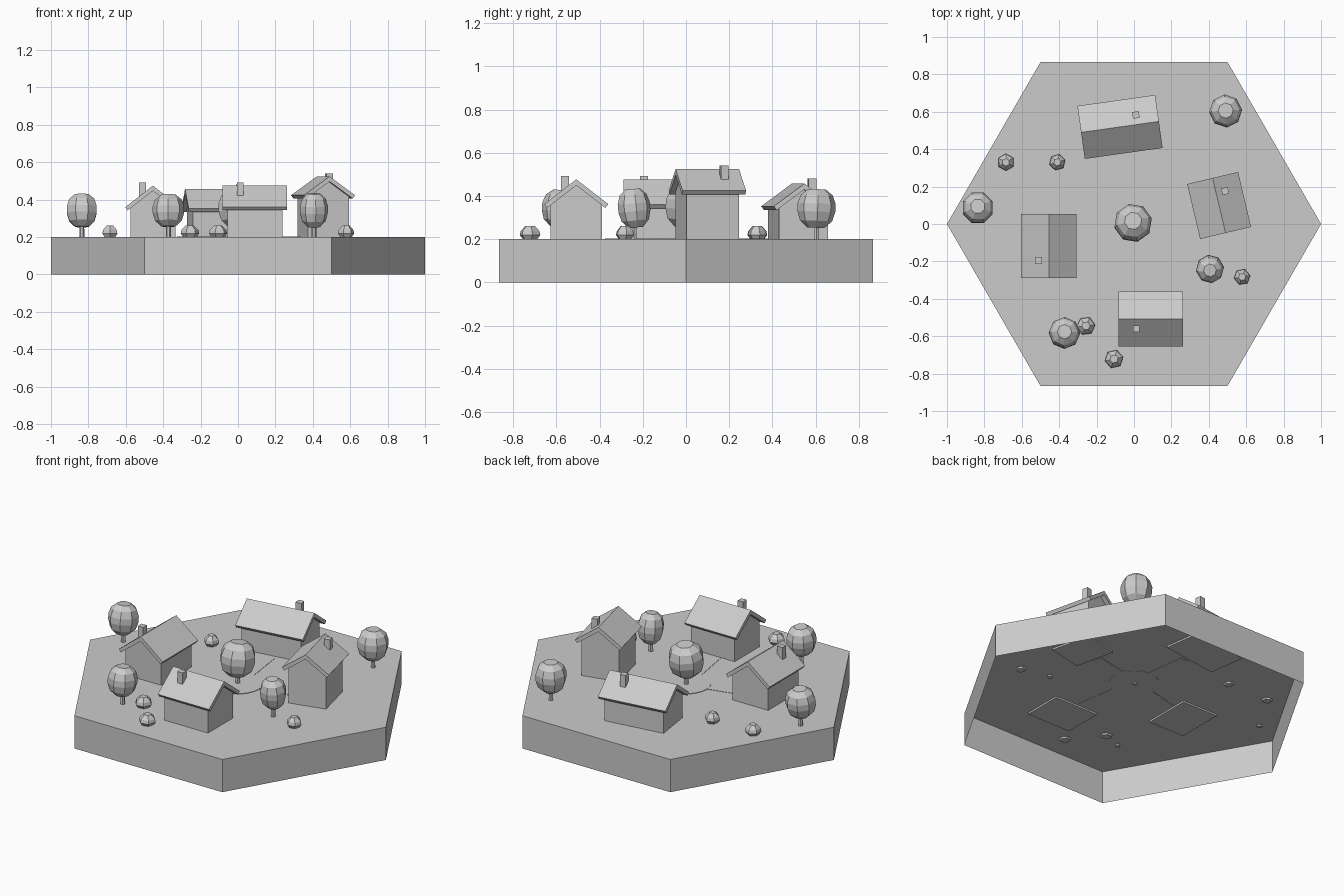
import bpy, math, random
from mathutils import Matrix, Vector

if "Cube" in bpy.data.objects:
    bpy.data.objects.remove(bpy.data.objects["Cube"])

random.seed(4)
grey = bpy.data.materials.new("plain_grey")
grey.diffuse_color = (0.6, 0.6, 0.6, 1)
grey.use_nodes = True
grey.node_tree.nodes["Principled BSDF"].inputs["Base Color"].default_value = grey.diffuse_color
GROUND = 0.2


def make(name, verts, faces, loc=(0, 0, 0), turn=0):
    me = bpy.data.meshes.new(name)
    me.from_pydata([tuple(v) for v in verts], [], faces)
    me.materials.append(grey)
    ob = bpy.data.objects.new(name, me)
    ob.location = loc
    ob.rotation_euler.z = math.radians(turn)
    bpy.context.collection.objects.link(ob)
    return ob


def prism(name, outline, y0, y1, loc, turn):
    """Extrude an anticlockwise x-z outline along y."""
    n = len(outline)
    verts = [(x, y, z) for y in (y0, y1) for x, z in outline]
    faces = [tuple(range(n)), tuple(reversed(range(n, 2 * n)))]
    faces += [(i, n + i, n + (i + 1) % n, (i + 1) % n) for i in range(n)]
    return make(name, verts, faces, loc, turn)


def lathe(name, profile, sides, loc, start=0, tilt=0):
    """Faceted round body with flat ends, profile runs from bottom to top."""
    n = sides
    verts = [Vector((r * math.cos(start + 2 * math.pi * i / n),
                     r * math.sin(start + 2 * math.pi * i / n), z))
             for r, z in profile for i in range(n)]
    if tilt:
        m = Matrix.Rotation(tilt, 3, 'X')
        verts = [m @ v for v in verts]
    faces = [tuple(reversed(range(n))),
             tuple(range((len(profile) - 1) * n, len(profile) * n))]
    for k in range(len(profile) - 1):
        for i in range(n):
            j = (i + 1) % n
            faces.append((k * n + i, k * n + j, (k + 1) * n + j, (k + 1) * n + i))
    return make(name, verts, faces, loc)


# ground block: six sides and a top, open underneath
ring = [(math.cos(math.pi * i / 3), math.sin(math.pi * i / 3)) for i in range(6)]
make("ground", [(x, y, z) for z in (0, GROUND) for x, y in ring],
     [(i, (i + 1) % 6, 6 + (i + 1) % 6, 6 + i) for i in range(6)]
     + [tuple(range(6, 12))])


def house(name, loc, turn, half_w, half_l, eave, peak, chimney, chimney_top):
    """Ridge runs along local y; half_w and half_l are the roof's half sizes."""
    t = 0.022
    slope = math.atan2(peak - eave, half_w)
    s, c = math.sin(slope), math.cos(slope)
    drop = t / c
    at = (loc[0], loc[1], 0)
    # walls with gables, sunk a little into the ground
    w = half_w - 0.028
    shoulder = peak - drop / 2 - w * math.tan(slope)
    prism(name + "_walls", [(-w, GROUND - 0.01), (w, GROUND - 0.01), (w, shoulder),
                            (0, peak - drop / 2), (-w, shoulder)],
          -half_l + 0.026, half_l - 0.026, at, turn)
    # folded roof slab with square-cut eaves
    prism(name + "_roof", [(half_w, eave), (0, peak), (-half_w, eave),
                           (-half_w + t * s, eave - t * c), (0, peak - drop),
                           (half_w - t * s, eave - t * c)],
          -half_l, half_l, at, turn)
    # chimney
    q = 0.018
    prism(name + "_chimney", [(-q, eave), (q, eave), (q, chimney_top), (-q, chimney_top)],
          -q, q, (chimney[0], chimney[1], 0), turn)


house("left_house", (-0.455, -0.118), 0, 0.148, 0.172, 0.36, 0.475, (-0.51, -0.195), 0.492)
house("front_house", (0.09, -0.508), 90, 0.148, 0.173, 0.362, 0.477, (0.012, -0.56), 0.492)
house("back_house", (-0.075, 0.519), 98, 0.143, 0.21, 0.352, 0.457, (0.01, 0.583), 0.48)
house("right_house", (0.455, 0.099), 13.3, 0.14, 0.151, 0.424, 0.524, (0.487, 0.176), 0.54)

# trees: x, y, crown radius, crown middle, crown half height
trees = [(-0.005, 0.005, 0.102, 0.35, 0.102), (-0.835, 0.086, 0.086, 0.342, 0.09),
         (0.49, 0.604, 0.088, 0.342, 0.092), (0.406, -0.24, 0.075, 0.343, 0.092),
         (-0.372, -0.583, 0.084, 0.342, 0.088)]
crown = [(0.45, -0.97), (0.85, -0.62), (1, -0.15), (1, 0.25), (0.84, 0.68), (0.46, 0.97)]
for x, y, r, z, h in trees:
    lathe("tree_trunk", [(0.014, GROUND - 0.01), (0.011, z)], 6, (x, y, 0))
    lathe("tree_crown", [(a * r, b * h) for a, b in crown], 8, (x, y, z),
          random.uniform(0, 1), random.uniform(-0.15, 0.15))

# bushes
bush = [(0.55, -1), (1, -0.2), (0.9, 0.35), (0.45, 1)]
for x, y, r in [(-0.685, 0.33, 0.046), (-0.41, 0.33, 0.044), (0.578, -0.283, 0.044),
                (-0.257, -0.545, 0.05), (-0.107, -0.722, 0.05)]:
    lathe("bush", [(a * r, b * 0.035) for a, b in bush], 6, (x, y, 0.226),
          random.uniform(0, 1))

# thin round plaza and footpaths to the houses
lathe("plaza", [(0.14, GROUND - 0.002), (0.14, GROUND + 0.003)], 24, (0, 0, 0))
for x, y in [(-0.32, -0.08), (0.06, -0.37), (-0.05, 0.38), (0.33, 0.07)]:
    prism("footpath", [(-0.03, GROUND - 0.002), (0.03, GROUND - 0.002),
                       (0.03, GROUND + 0.002), (-0.03, GROUND + 0.002)],
          0.1, math.hypot(x, y), (0, 0, 0), math.degrees(math.atan2(-x, y)))
